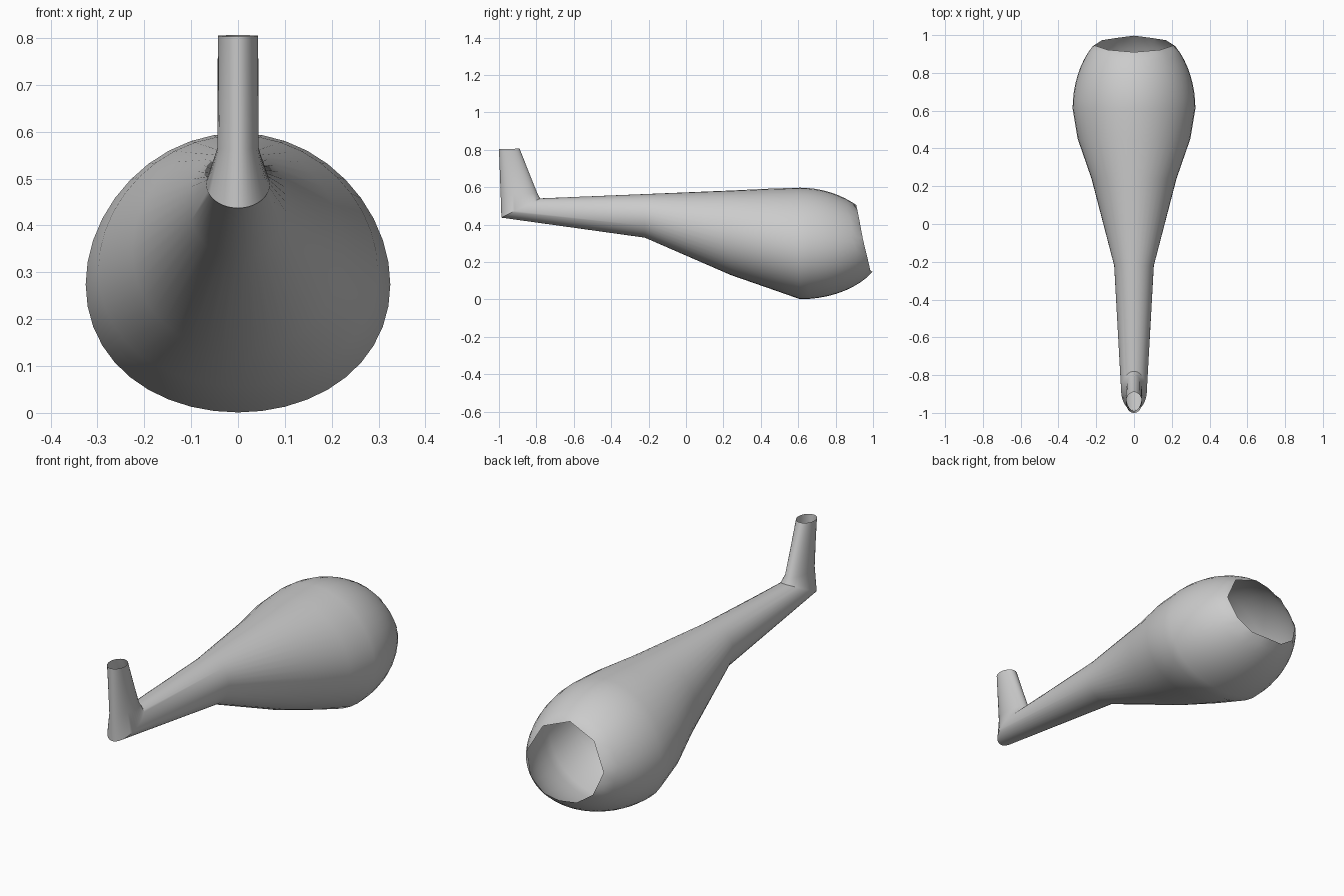
import bpy, bmesh
from math import sin, cos, pi, sqrt
from mathutils import Vector

if "Cube" in bpy.data.objects:
    bpy.data.objects.remove(bpy.data.objects["Cube"])

N = 40                                   # points per cross-section
CZ, RX, RZ, Y0 = 0.299, 0.325, 0.298, 0.61   # widest cabin section
SKEW = 0.025


def section(top, bottom, w, skew=0.0):
    """Oval ring between a top and bottom (y, z) point, half width w."""
    t, b = Vector((0, *top)), Vector((0, *bottom))
    mid, half = (t + b) / 2, (t - b) / 2
    ring = []
    for i in range(N):
        a = 2 * pi * i / N
        ring.append(mid + half * cos(a) + Vector((w * sin(a), 0, -skew * sin(a) ** 2)))
    return ring


def nose_y(x, z):
    """Depth of the rounded nose surface at (x, z)."""
    xn = x / RX
    u = (z - CZ + SKEW * xn * xn) / RZ
    return Y0 + (0.45 - 0.05 * max(u, 0)) * sqrt(max(0, 1 - xn * xn - u * u))


def loft(name, rings):
    bm = bmesh.new()
    rows = [[bm.verts.new(p) for p in r] for r in rings]
    for a, b in zip(rows, rows[1:]):
        for i in range(N):
            j = (i + 1) % N
            bm.faces.new((a[i], a[j], b[j], b[i]))
    bmesh.ops.recalc_face_normals(bm, faces=bm.faces)
    me = bpy.data.meshes.new(name)
    bm.to_mesh(me)
    bm.free()
    ob = bpy.data.objects.new(name, me)
    bpy.context.collection.objects.link(ob)
    bpy.context.view_layer.objects.active = ob
    ob.select_set(True)
    bpy.ops.object.shade_smooth_by_angle()
    ob.select_set(False)


# upright tail fin (open top), mitred into the boom, then the cabin
rings = [
    section((-0.89, 0.806), (-1.0, 0.803), 0.043),
    section((-0.795, 0.567), (-0.991, 0.563), 0.044),
    section((-0.78, 0.54), (-0.987, 0.437), 0.068),
    section((-0.22, 0.563), (-0.22, 0.33), 0.105),
    section((0.24, 0.582), (0.24, 0.13), 0.225, 0.01),
    section((0.45, 0.592), (0.45, 0.057), 0.298, 0.02),
    section((Y0, CZ + RZ), (Y0, CZ - RZ), RX, SKEW),
]

# ten-sided windscreen opening, clockwise from the top
side = [(0.14, 0.45), (0.21, 0.32), (0.17, 0.21), (0.09, 0.155)]
hole = [(0, 0.505)] + side + [(0, 0.147)] + [(-x, z) for x, z in reversed(side)]
hole = [Vector((x, nose_y(x, z), z)) for x, z in hole]
step = N // len(hole)
rim = [hole[i // step].lerp(hole[(i // step + 1) % len(hole)], (i % step) / step)
       for i in range(N)]

# rounded nose, blending from the widest section to the opening
widest = rings[-1]
STEPS = 9
for k in range(1, STEPS):
    f = (k / STEPS) ** 2
    ring = [p.lerp(q, f) for p, q in zip(widest, rim)]
    rings.append([Vector((p.x, nose_y(p.x, p.z), p.z)) for p in ring])
rings.append(rim)

loft("helicopter_fuselage_shell", rings)
